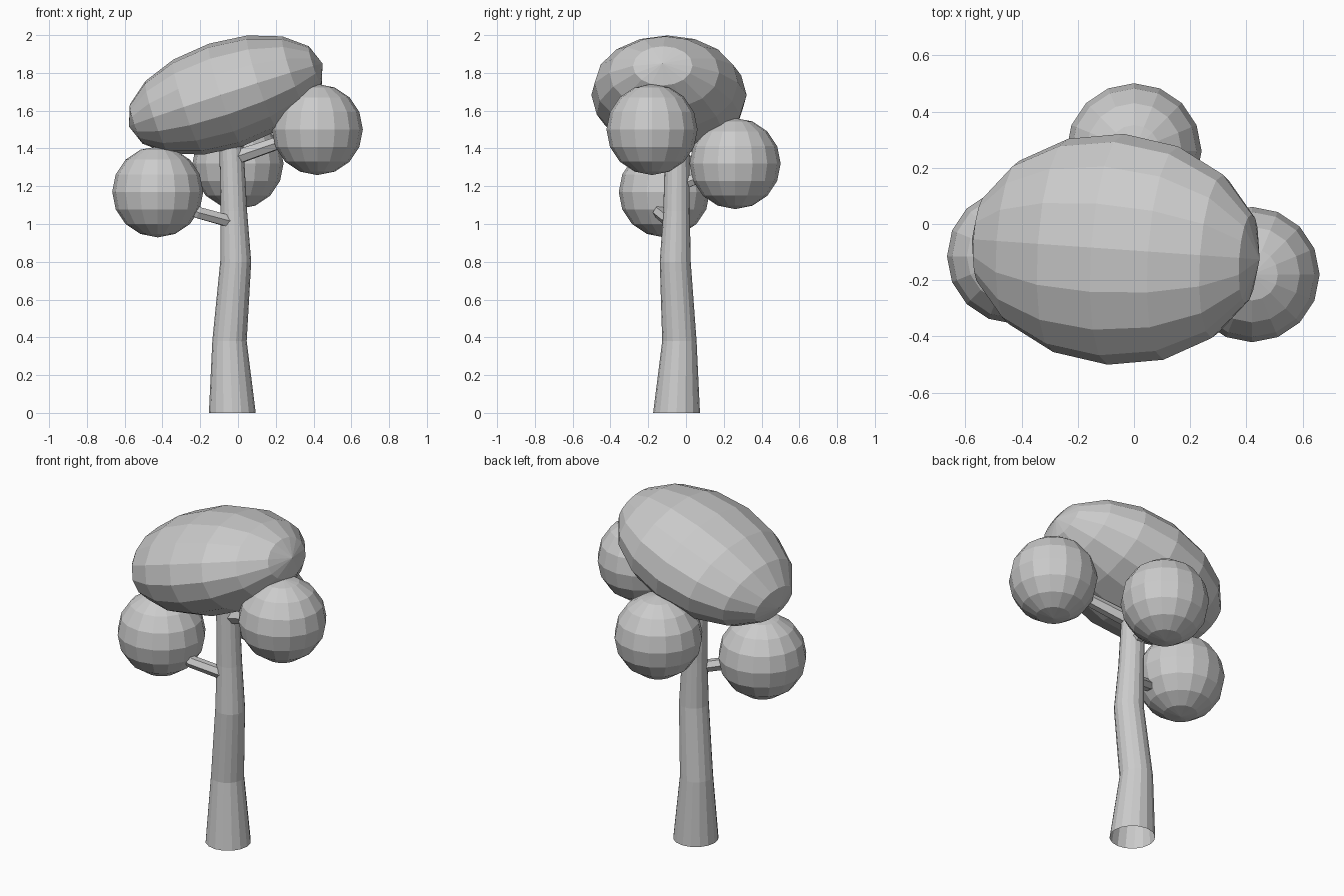
import bpy, bmesh, math
from mathutils import Vector, Euler

if "Cube" in bpy.data.objects:
    bpy.data.objects.remove(bpy.data.objects["Cube"])


def tube(name, rings, sides, tilt=False):
    """Open tube through (x, y, z, radius) rings; tilt aligns rings to the path."""
    bm = bmesh.new()
    pts = [Vector(r[:3]) for r in rings]
    loops = []
    for i, p in enumerate(pts):
        u, v = Vector((1, 0, 0)), Vector((0, 1, 0))
        if tilt:
            d = (pts[min(i + 1, len(pts) - 1)] - pts[max(i - 1, 0)]).normalized()
            u = d.cross(Vector((0, 0, 1))).normalized()
            v = u.cross(d)
        loops.append([bm.verts.new(p + rings[i][3] * (
            u * math.cos(2 * math.pi * k / sides) + v * math.sin(2 * math.pi * k / sides)))
            for k in range(sides)])
    for a, b in zip(loops, loops[1:]):
        for k in range(sides):
            j = (k + 1) % sides
            bm.faces.new((a[k], a[j], b[j], b[k]))
    bmesh.ops.recalc_face_normals(bm, faces=bm.faces)
    me = bpy.data.meshes.new(name)
    bm.to_mesh(me)
    bm.free()
    ob = bpy.data.objects.new(name, me)
    bpy.context.collection.objects.link(ob)
    return ob


def foliage(name, loc, scale, rot=(0, 0, 0)):
    bpy.ops.mesh.primitive_uv_sphere_add(segments=16, ring_count=8, radius=1,
                                         location=loc, rotation=rot)
    ob = bpy.context.object
    ob.name = name
    ob.scale = scale
    return ob


# Trunk: gently bent, open at the base
tube("trunk", [(-0.03, -0.05, 0, 0.124), (-0.045, -0.035, 0.38, 0.091),
               (-0.012, -0.057, 0.8, 0.082), (-0.022, -0.05, 1.07, 0.07),
               (-0.035, -0.047, 1.42, 0.064)], 16)

# Branches reaching into the leaf balls
tube("branch_left", [(-0.03, -0.08, 1.01, 0.035), (-0.21, -0.14, 1.06, 0.035),
                     (-0.42, -0.115, 1.17, 0.025)], 6, True)
tube("branch_right", [(-0.03, -0.05, 1.345, 0.042), (0.2, -0.12, 1.425, 0.037),
                      (0.42, -0.18, 1.5, 0.028)], 6, True)
tube("branch_back", [(-0.03, -0.05, 1.2, 0.035), (0, 0.26, 1.32, 0.028)], 6, True)

# Leaf balls
for name, loc in (("leaf_ball_left", (-0.425, -0.115, 1.17)),
                  ("leaf_ball_right", (0.42, -0.18, 1.5)),
                  ("leaf_ball_back", (0, 0.26, 1.32))):
    foliage(name, loc, (0.241, 0.241, 0.241))

# Large tilted crown, long axis running through the sphere poles
crown = foliage("crown", (-0.065, -0.09, 1.683), (0.286, 0.412, 0.54))
axis_turn = Euler((0, math.radians(72), 0)).to_matrix()
yaw = Euler((0, 0, math.radians(-4))).to_matrix()
crown.rotation_euler = (yaw @ axis_turn).to_euler()
